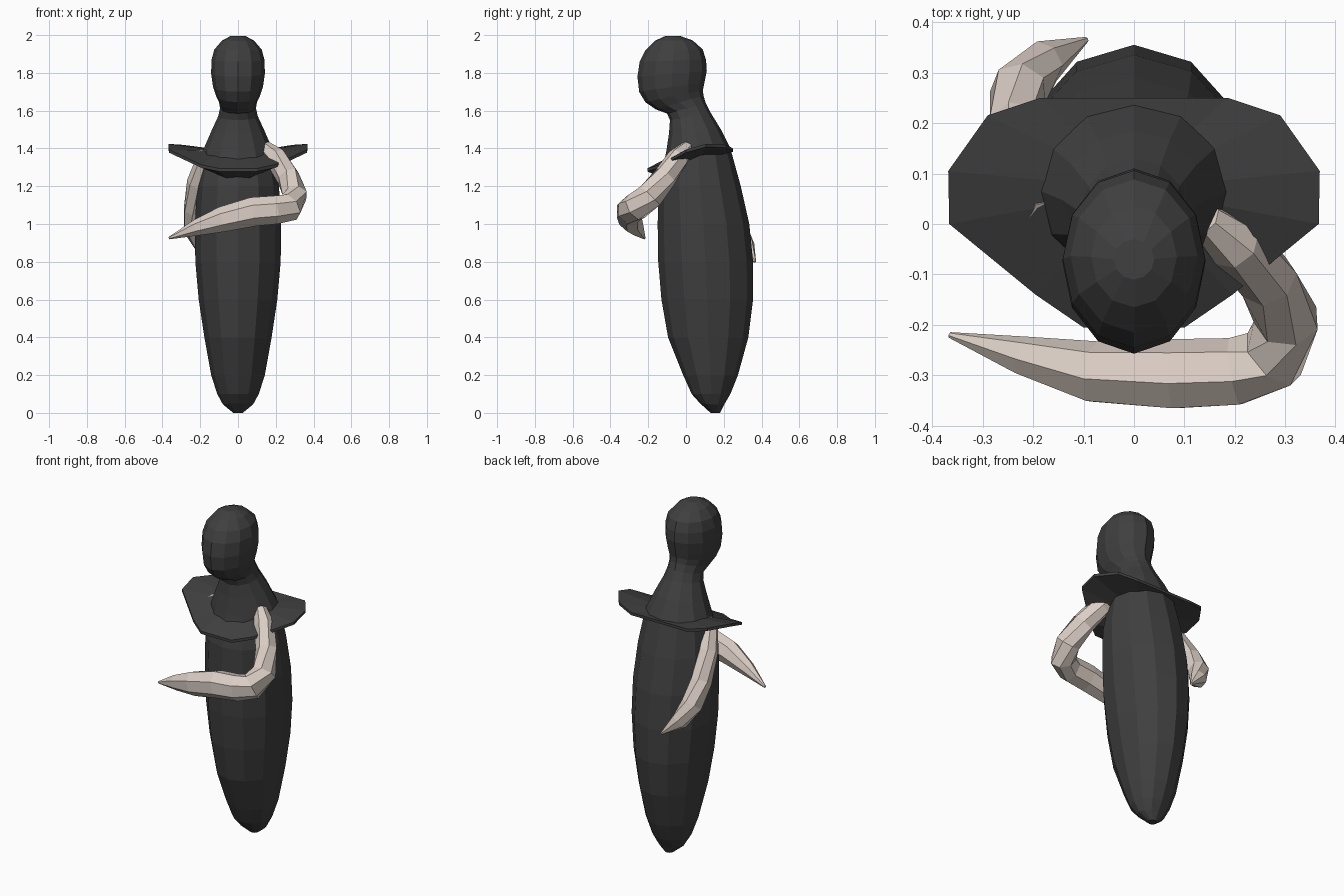
import bpy, math
from mathutils import Vector

cube = bpy.data.objects.get("Cube")
if cube:
    bpy.data.objects.remove(cube, do_unlink=True)


def make_material(name, rgb):
    mat = bpy.data.materials.new(name)
    mat.use_nodes = True
    mat.diffuse_color = (*rgb, 1)
    bsdf = mat.node_tree.nodes["Principled BSDF"]
    bsdf.inputs["Base Color"].default_value = (*rgb, 1)
    bsdf.inputs["Roughness"].default_value = 0.8
    return mat


charcoal = make_material("charcoal", (0.05, 0.05, 0.05))
pale_skin = make_material("pale_skin", (0.71, 0.62, 0.56))


def loft(name, rings, mat, closed=False):
    """Bridge equal rings of points; cap the ends unless the loop is closed."""
    n, m = len(rings[0]), len(rings)
    verts = [p for ring in rings for p in ring]
    faces = []
    for i in range(m if closed else m - 1):
        a, b = i * n, (i + 1) % m * n
        for j in range(n):
            k = (j + 1) % n
            faces.append((a + j, a + k, b + k, b + j))
    if not closed:
        faces.append(tuple(reversed(range(n))))
        faces.append(tuple(range((m - 1) * n, m * n)))
    mesh = bpy.data.meshes.new(name)
    mesh.from_pydata(verts, [], faces)
    mesh.materials.append(mat)
    obj = bpy.data.objects.new(name, mesh)
    bpy.context.collection.objects.link(obj)
    # consistent outward normals
    import bmesh
    bm = bmesh.new()
    bm.from_mesh(mesh)
    bmesh.ops.recalc_face_normals(bm, faces=bm.faces)
    bm.to_mesh(mesh)
    bm.free()
    return obj


def oval(front_y, front_z, back_y, back_z, half_width, sides=12):
    """Tilted oval ring through a front and a back point."""
    ring = []
    for j in range(sides):
        a = math.tau * j / sides
        t = (1 - math.cos(a)) / 2
        ring.append((half_width * math.sin(a),
                     front_y + (back_y - front_y) * t,
                     front_z + (back_z - front_z) * t))
    return ring


# Body, neck and head: front point, back point and half width of each ring
body_rings = [
    (0.13, 0.0, 0.18, 0.0, 0.025),
    (0.075, 0.05, 0.2, 0.04, 0.08),
    (0.03, 0.1, 0.235, 0.1, 0.11),
    (-0.015, 0.2, 0.275, 0.2, 0.142),
    (-0.095, 0.4, 0.33, 0.4, 0.178),
    (-0.13, 0.6, 0.355, 0.6, 0.208),
    (-0.147, 0.8, 0.355, 0.8, 0.226),
    (-0.15, 1.0, 0.335, 1.0, 0.228),
    (-0.145, 1.2, 0.29, 1.2, 0.217),
    (-0.105, 1.38, 0.235, 1.4, 0.185),
    (-0.09, 1.48, 0.185, 1.5, 0.142),
    (-0.085, 1.55, 0.13, 1.59, 0.105),
    (-0.1, 1.585, 0.105, 1.64, 0.095),
    (-0.16, 1.607, 0.092, 1.68, 0.1),
    (-0.215, 1.645, 0.09, 1.71, 0.116),
    (-0.248, 1.7, 0.098, 1.75, 0.132),
    (-0.257, 1.78, 0.11, 1.81, 0.142),
    (-0.245, 1.86, 0.106, 1.87, 0.141),
    (-0.215, 1.92, 0.088, 1.925, 0.126),
    (-0.165, 1.97, 0.035, 1.972, 0.085),
    (-0.11, 1.995, -0.03, 1.995, 0.04),
]
loft("body_and_head", [oval(*r) for r in body_rings], charcoal)

# Collar: half outline of the brim from front to back, mirrored
brim_half = [(0.1, -0.205, 1.29), (0.195, -0.14, 1.31), (0.366, 0.0, 1.39),
             (0.368, 0.105, 1.42), (0.29, 0.215, 1.415), (0.185, 0.25, 1.395)]
brim = brim_half + [(-x, y, z) for x, y, z in reversed(brim_half)]
collar_sections = []
for x, y, z in brim:
    d = Vector((x, (y - 0.06) * 1.1)).normalized()
    ix, iy = d.x * 0.16, 0.065 + d.y * 0.15
    front = max(0.0, -d.y)
    top = 1.395 - 0.035 * front
    bottom = 1.365 - 0.13 * front
    collar_sections.append([(ix, iy, top), (x, y, z + 0.004),
                            (x, y, z - 0.012),
                            (ix * 1.12, iy - 0.04 * front, bottom)])
loft("collar", collar_sections, charcoal, closed=True)


def tentacle(name, path, sides=7):
    """Tapering arm swept along points of (x, y, z, radius)."""
    pts = [Vector(p[:3]) for p in path]
    rings = []
    for i, p in enumerate(pts):
        t = (pts[min(i + 1, len(pts) - 1)] - pts[max(i - 1, 0)]).normalized()
        u = t.cross(Vector((0, 0, 1))).normalized()
        v = u.cross(t)
        r = path[i][3]
        rings.append([tuple(p + r * (u * math.cos(a) + v * 1.1 * math.sin(a)))
                      for a in (math.tau * j / sides for j in range(sides))])
    return loft(name, rings, pale_skin)


# Left arm wraps round the front of the body
tentacle("left_arm", [
    (0.14, 0.01, 1.405, 0.035), (0.2, -0.04, 1.35, 0.055),
    (0.265, -0.11, 1.25, 0.06), (0.303, -0.19, 1.15, 0.066),
    (0.275, -0.265, 1.09, 0.07), (0.2, -0.295, 1.075, 0.07),
    (0.08, -0.3, 1.065, 0.072), (-0.08, -0.295, 1.025, 0.063),
    (-0.22, -0.262, 0.98, 0.04), (-0.365, -0.22, 0.925, 0.006)])

# Right arm sweeps down behind the body
tentacle("right_arm", [
    (-0.17, 0.01, 1.37, 0.04), (-0.215, 0.1, 1.22, 0.055),
    (-0.232, 0.19, 1.08, 0.058), (-0.228, 0.265, 0.97, 0.058),
    (-0.18, 0.32, 0.88, 0.045), (-0.095, 0.365, 0.8, 0.006)])
